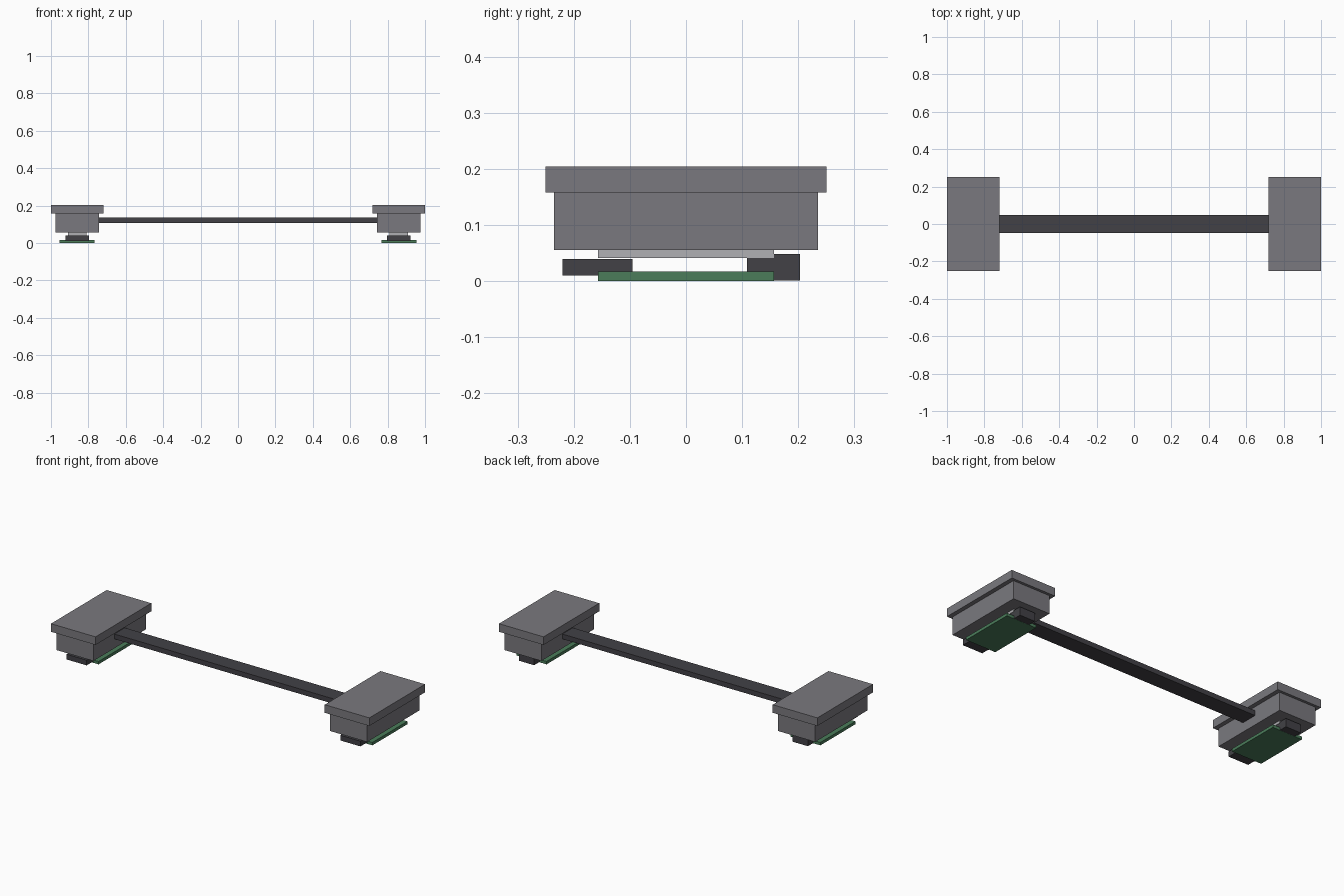
import bpy

cube = bpy.data.objects.get("Cube")
if cube:
    bpy.data.objects.remove(cube, do_unlink=True)


def material(name, rgb):
    mat = bpy.data.materials.new(name)
    mat.use_nodes = True
    color = (*rgb, 1.0)
    mat.diffuse_color = color
    mat.node_tree.nodes["Principled BSDF"].inputs["Base Color"].default_value = color
    return mat


grey = material("mid grey", (0.195, 0.191, 0.209))
dark = material("dark grey", (0.054, 0.053, 0.061))
green = material("board green", (0.069, 0.202, 0.102))
light = material("light grey", (0.434, 0.434, 0.456))


def box(name, mat, xs, ys, zs):
    """Add a box spanning the given (low, high) ranges."""
    spans = (xs, ys, zs)
    center = [(a + b) / 2 for a, b in spans]
    bpy.ops.mesh.primitive_cube_add(size=1, location=center)
    obj = bpy.context.object
    obj.name = name
    obj.scale = [b - a for a, b in spans]
    bpy.ops.object.transform_apply(location=False, rotation=False, scale=True)
    obj.data.materials.append(mat)
    return obj


# Each part of an end unit: name, material, width in x, y range, z range
UNIT_PARTS = [
    ("lid", grey, 0.28, (-0.25, 0.25), (0.158, 0.204)),
    ("housing", grey, 0.232, (-0.235, 0.235), (0.055, 0.158)),
    ("display_plate", light, 0.10, (-0.157, 0.157), (0.041, 0.055)),
    ("circuit_board", green, 0.188, (-0.157, 0.157), (0.0, 0.0165)),
    ("front_connector", dark, 0.126, (-0.22, -0.095), (0.01, 0.0395)),
    ("back_connector", dark, 0.096, (0.109, 0.203), (0.0005, 0.048)),
]

# Matching units at both ends
for side, cx in (("left", 0.86), ("right", -0.86)):
    for name, mat, width, ys, zs in UNIT_PARTS:
        box(f"{side}_{name}", mat, (cx - width / 2, cx + width / 2), ys, zs)

# Bar joining the two units
box("connecting_bar", dark, (-0.745, 0.745), (-0.047, 0.047), (0.108, 0.136))
